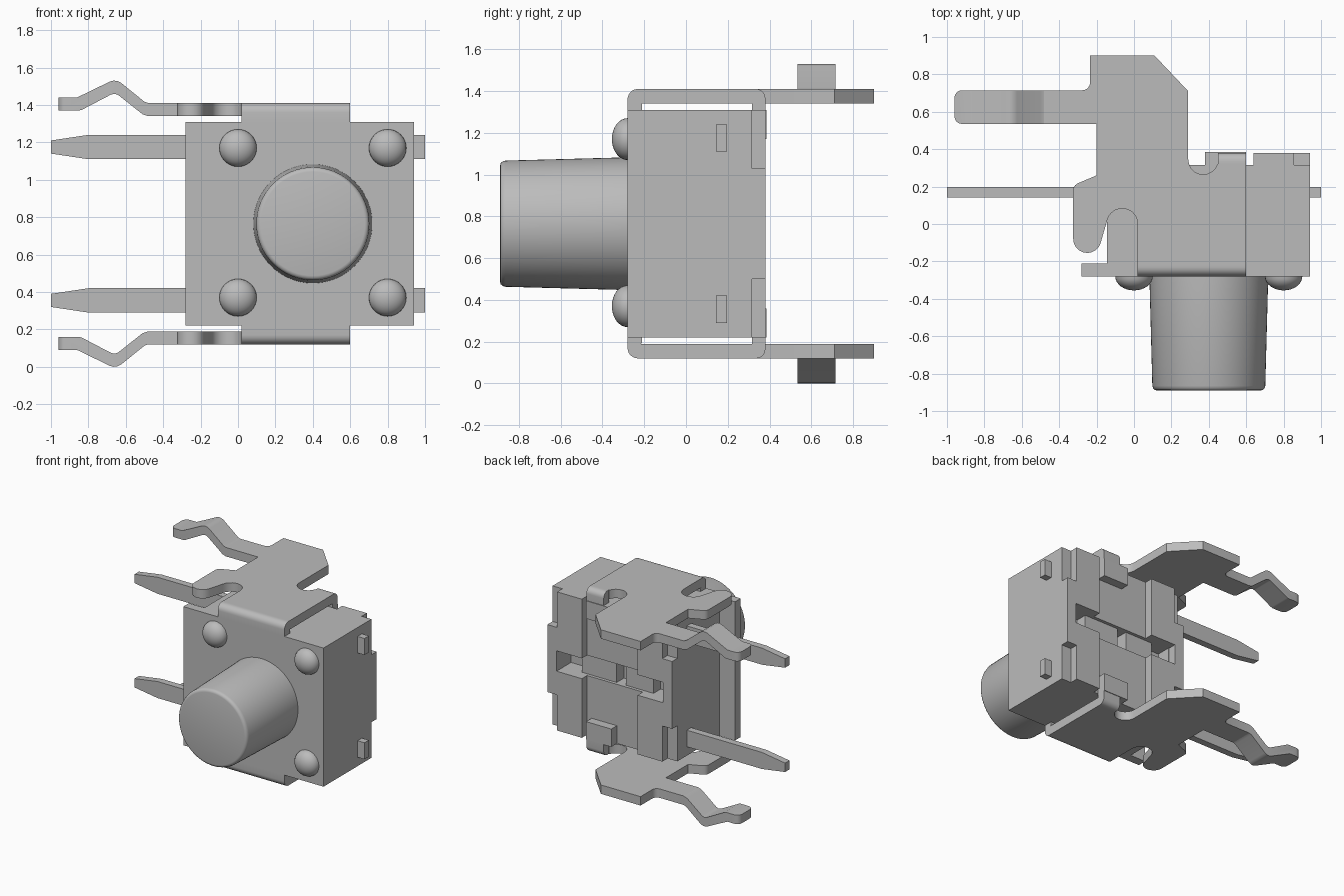
import bpy, bmesh, math
from mathutils import Vector

if "Cube" in bpy.data.objects:
    bpy.data.objects.remove(bpy.data.objects["Cube"], do_unlink=True)

MID_Z = 0.765   # mirror height of the whole part
MID_X = 0.40    # centre line of the button and back pads

grey = bpy.data.materials.new("plain_grey")
grey.use_nodes = True
grey.diffuse_color = (0.5, 0.5, 0.5, 1)
grey.node_tree.nodes["Principled BSDF"].inputs["Base Color"].default_value = (0.5, 0.5, 0.5, 1)


def make(name, bm, smooth=False):
    bmesh.ops.recalc_face_normals(bm, faces=bm.faces)
    me = bpy.data.meshes.new(name)
    bm.to_mesh(me)
    bm.free()
    me.materials.append(grey)
    ob = bpy.data.objects.new(name, me)
    bpy.context.collection.objects.link(ob)
    if smooth:
        bpy.ops.object.select_all(action='DESELECT')
        ob.select_set(True)
        bpy.context.view_layer.objects.active = ob
        bpy.ops.object.shade_smooth_by_angle(angle=math.radians(35))
    return ob


def prism_bm(pts, axis, lo, hi):
    """Extrude a 2D outline along an axis."""
    place = {'x': lambda a, b, c: (c, a, b),
             'y': lambda a, b, c: (a, c, b),
             'z': lambda a, b, c: (a, b, c)}[axis]
    bm = bmesh.new()
    face = bm.faces.new([bm.verts.new(place(a, b, lo)) for a, b in pts])
    new = bmesh.ops.extrude_face_region(bm, geom=[face])["geom"]
    shift = Vector(place(0, 0, hi - lo))
    bmesh.ops.translate(bm, vec=shift, verts=[v for v in new if isinstance(v, bmesh.types.BMVert)])
    return bm


def prism(name, pts, axis, lo, hi, smooth=False):
    return make(name, prism_bm(pts, axis, lo, hi), smooth)


def box(name, x, y, z):
    return prism(name, [(x[0], y[0]), (x[1], y[0]), (x[1], y[1]), (x[0], y[1])], 'z', *z)


def arc(cx, cy, r, a0, a1, n=6):
    return [(cx + r * math.cos(math.radians(a0 + (a1 - a0) * i / n)),
             cy + r * math.sin(math.radians(a0 + (a1 - a0) * i / n))) for i in range(n + 1)]


def lathe(name, profile, x, z, steps):
    """Spin a (radius, y) profile around an axis parallel to y."""
    bm = bmesh.new()
    vs = [bm.verts.new((x + r, y, z)) for r, y in profile]
    es = [bm.edges.new(p) for p in zip(vs, vs[1:])]
    bmesh.ops.spin(bm, geom=vs + es, cent=(x, 0, z), axis=(0, 1, 0),
                   angle=2 * math.pi, steps=steps, use_merge=True)
    bmesh.ops.remove_doubles(bm, verts=bm.verts, dist=1e-4)
    return make(name, bm, True)


def mirror_down(ob, name):
    """Copy a part to the lower side."""
    bm = bmesh.new()
    bm.from_mesh(ob.data)
    for v in bm.verts:
        v.co.z = 2 * MID_Z - v.co.z
    smooth = any(p.use_smooth for p in ob.data.polygons)
    return make(name, bm, smooth)


# Housing: front cover and base with a slot across the back
box("front_cover", (-0.28, 0.94), (-0.28, -0.21), (0.22, 1.31))
base = box("base", (-0.145, 0.94), (-0.21, 0.315), (0.22, 1.31))
cutter = box("slot_cutter", (-0.06, 0.86), (0.20, 0.50), (0.685, 0.845))
cutter.hide_render = True
mod = base.modifiers.new("slot", 'BOOLEAN')
mod.operation = 'DIFFERENCE'
mod.solver = 'EXACT'
mod.object = cutter
bpy.context.view_layer.objects.active = base
bpy.ops.object.modifier_apply(modifier=mod.name)
bpy.data.objects.remove(cutter, do_unlink=True)

# Bars inside the slot
box("slot_bar_wide", (0.40, 0.70), (0.19, 0.29), (0.685, 0.845))
box("slot_bar_narrow", (0.08, 0.32), (0.19, 0.29), (0.685, 0.845))

# Raised back pads with notched outer corners and the slot cut in
pad = [(0.64, 0.22), (0.855, 0.22), (0.855, 0.50), (0.94, 0.50), (0.94, 1.03),
       (0.855, 1.03), (0.855, 1.31), (0.64, 1.31), (0.64, 0.845), (0.86, 0.845),
       (0.86, 0.685), (0.64, 0.685)]
prism("back_pad_a", pad, 'y', 0.315, 0.38)
prism("back_pad_b", [(2 * MID_X - x - 0.005, z) for x, z in pad], 'y', 0.315, 0.38)

# Push button
lathe("button", [(0.318, -0.27), (0.302, -0.865), (0.298, -0.878), (0.290, -0.887),
                 (0.278, -0.89), (0, -0.89)], MID_X, MID_Z, 64)

# Four domed rivets on the front
for i, (x, z) in enumerate([(0, 0.37), (0.8, 0.37), (0, 1.17), (0.8, 1.17)]):
    dome = [(0.1 * math.cos(t * math.pi / 16), -0.28 - 0.075 * math.sin(t * math.pi / 16))
            for t in range(8)] + [(0, -0.355)]
    lathe("rivet_%d" % (i + 1), dome, x, z, 32)

# Contact pins with tapered tips and short stubs on the other side
pin = [(-1, 1.14), (-0.8, 1.11), (-0.1, 1.11), (-0.1, 1.24), (-0.8, 1.24), (-1, 1.21)]
upper_pin = prism("upper_pin", pin, 'y', 0.143, 0.197)
mirror_down(upper_pin, "lower_pin")
upper_stub = box("upper_pin_stub", (0.9, 1.0), (0.143, 0.197), (1.11, 1.24))
mirror_down(upper_stub, "lower_pin_stub")

# Bracket plate outline with lobe, relief slots and chamfered tail
plate = ([(0.02, -0.215), (0.60, -0.215), (0.60, 0.32), (0.45, 0.32)]
         + arc(0.37, 0.345, 0.08, -18, -162, 8)
         + [(0.29, 0.345), (0.29, 0.71), (0.11, 0.90), (-0.235, 0.90)]
         + arc(-0.275, 0.755, 0.04, 0, -90, 4)
         + [(-0.48, 0.715), (-0.48, 0.535), (-0.20, 0.535), (-0.20, 0.26), (-0.29, 0.222)]
         + arc(-0.285, 0.18, 0.04, 120, 180, 4)
         + arc(-0.25, -0.08, 0.075, 180, 345, 9)
         + arc(-0.063, 0.0, 0.083, 168, 0, 10))
# Front bend and back bend, seen from the side
front_bend = ([(-0.21, 1.31), (-0.28, 1.31)] + arc(-0.23, 1.36, 0.05, 180, 90, 6)
              + [(-0.215, 1.41), (-0.215, 1.34), (-0.21, 1.335)])
back_bend = ([(0.32, 1.34), (0.32, 1.41)] + arc(0.335, 1.365, 0.045, 90, 0, 6)
             + [(0.38, 1.30), (0.315, 1.30), (0.315, 1.34)])
# Wavy snap-in leg, seen from the front
leg = [(-0.48, 1.41), (-0.50, 1.417), (-0.625, 1.518), (-0.645, 1.528), (-0.665, 1.53),
       (-0.685, 1.525), (-0.86, 1.44), (-0.96, 1.44), (-0.96, 1.37), (-0.85, 1.37),
       (-0.835, 1.374), (-0.68, 1.455), (-0.66, 1.46), (-0.64, 1.453), (-0.51, 1.35),
       (-0.48, 1.34)]
leg_bm = prism_bm(leg, 'y', 0.535, 0.715)
tips = [e for e in leg_bm.edges if all(v.co.x < -0.955 for v in e.verts)
        and abs(e.verts[0].co.z - e.verts[1].co.z) > 0.05]
bmesh.ops.bevel(leg_bm, geom=tips, offset=0.04, segments=4, profile=0.5, affect='EDGES')

upper = {
    "bracket_plate": prism("upper_bracket_plate", plate, 'z', 1.34, 1.41, True),
    "front_bend": prism("upper_front_bend", front_bend, 'x', 0.02, 0.60, True),
    "back_bend": prism("upper_back_bend", back_bend, 'x', 0.45, 0.60, True),
    "back_hook": box("upper_back_hook", (0.38, 0.60), (0.315, 0.385), (1.17, 1.31)),
    "snap_leg": make("upper_snap_leg", leg_bm, True),
}
for part, ob in upper.items():
    mirror_down(ob, "lower_" + part)
